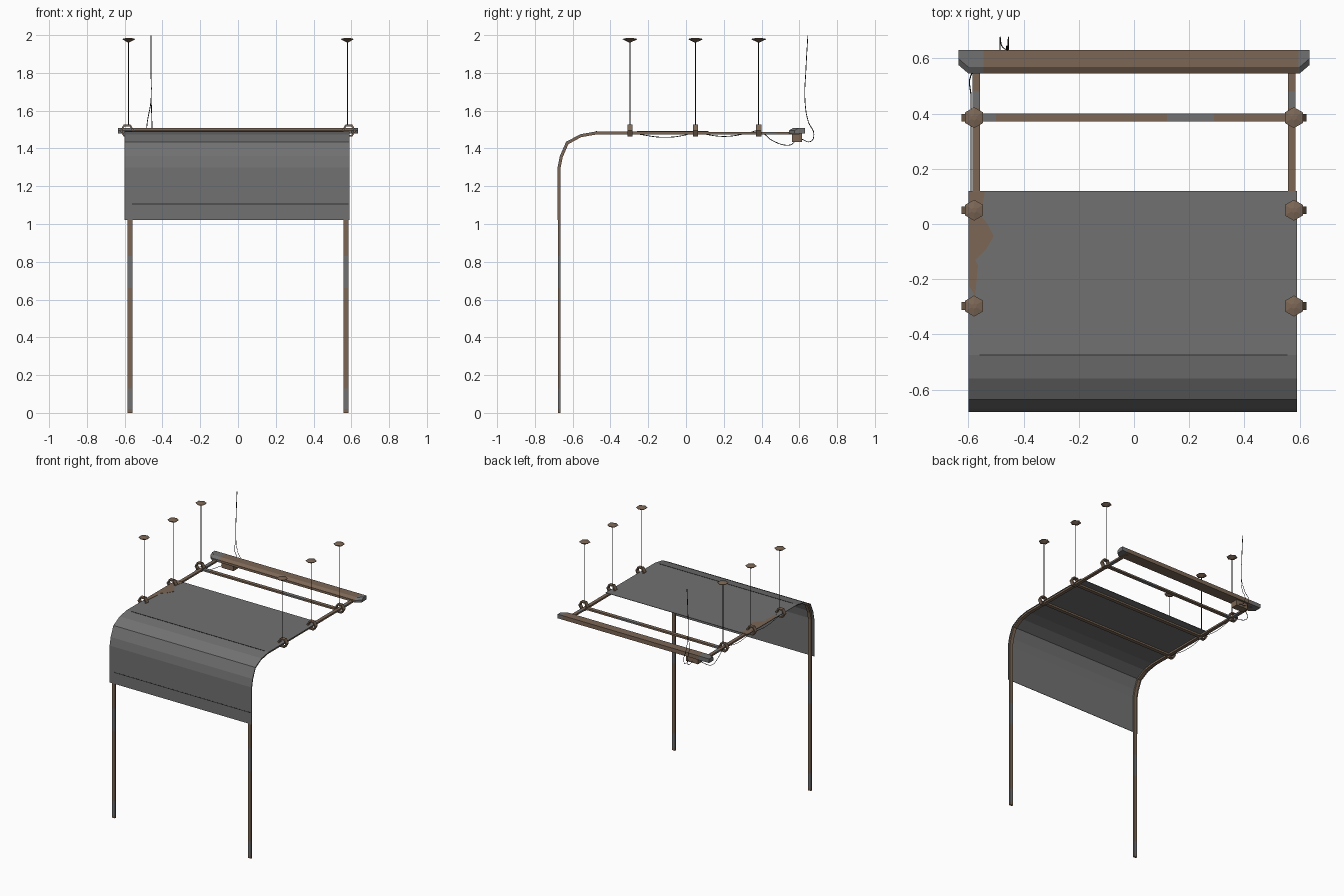
import bpy, bmesh, math
from mathutils import Vector

if "Cube" in bpy.data.objects:
    bpy.data.objects.remove(bpy.data.objects["Cube"])


def mat(name, r, g, b):
    m = bpy.data.materials.new(name)
    m.diffuse_color = (r, g, b, 1)
    m.use_nodes = True
    m.node_tree.nodes["Principled BSDF"].inputs["Base Color"].default_value = m.diffuse_color
    return m


GREY = mat("weathered_grey", 0.165, 0.165, 0.165)
RUST = mat("rust_brown", 0.20, 0.135, 0.092)
DARK = mat("cable_black", 0.03, 0.03, 0.03)


def finish(name, bm, mats, rule=None):
    bmesh.ops.recalc_face_normals(bm, faces=bm.faces)
    for f in bm.faces:
        f.material_index = rule(f.calc_center_median()) if rule else 0
    me = bpy.data.meshes.new(name)
    bm.to_mesh(me)
    bm.free()
    for m in mats:
        me.materials.append(m)
    ob = bpy.data.objects.new(name, me)
    bpy.context.collection.objects.link(ob)
    return ob


def band(name, path, x0, x1, t, mats, rule=None):
    """Sweep a flat bar along a (y, z) path, t thick towards the inside."""
    bm = bmesh.new()
    pts = [Vector(p) for p in path]
    rings = []
    for i, p in enumerate(pts):
        a = (p - pts[i - 1]).normalized() if i else (pts[1] - p).normalized()
        b = (pts[i + 1] - p).normalized() if i < len(pts) - 1 else a
        d = (a + b).normalized()
        q = p + Vector((d.y, -d.x)) * t / max(0.5, d.dot(a))
        rings.append([bm.verts.new(c) for c in ((x0, p.x, p.y), (x1, p.x, p.y),
                                                (x1, q.x, q.y), (x0, q.x, q.y))])
    for r, s in zip(rings, rings[1:]):
        for k in range(4):
            bm.faces.new((r[k], r[(k + 1) % 4], s[(k + 1) % 4], s[k]))
    bm.faces.new(rings[0])
    bm.faces.new(rings[-1])
    return finish(name, bm, mats, rule)


def box(name, x0, x1, y0, y1, z0, z1, m):
    return band(name, [(y0, z1), (y1, z1)], x0, x1, z1 - z0, [m])


def lathe(name, x, y, profile, n, m):
    """Revolve (radius, z) points about a vertical axis."""
    bm = bmesh.new()
    rings = [[bm.verts.new((x + r * math.sin(2 * math.pi * k / n),
                            y + r * math.cos(2 * math.pi * k / n), z))
              for k in range(n)] for r, z in profile]
    for r, s in zip(rings, rings[1:]):
        for k in range(n):
            bm.faces.new((r[k], r[(k + 1) % n], s[(k + 1) % n], s[k]))
    bm.faces.new(rings[0])
    bm.faces.new(rings[-1])
    return finish(name, bm, [m])


def cable(name, pts, r=0.002):
    cu = bpy.data.curves.new(name, 'CURVE')
    cu.dimensions = '3D'
    cu.bevel_depth = r
    cu.bevel_resolution = 0
    cu.resolution_u = 5
    cu.use_fill_caps = True
    sp = cu.splines.new('BEZIER')
    sp.bezier_points.add(len(pts) - 1)
    for b, p in zip(sp.bezier_points, pts):
        b.co = p
        b.handle_left_type = b.handle_right_type = 'AUTO'
    cu.materials.append(DARK)
    ob = bpy.data.objects.new(name, cu)
    bpy.context.collection.objects.link(ob)


# bent frame rails: leg, curve and roof rail in one piece, with bare patches
def frame_rule(c):
    if c.y < -0.6 and c.z < 1.3:
        return 1 if 0.02 < c.z < 0.13 or 0.66 < c.z < 0.83 else 0
    return 1 if 0.42 < c.y < 0.48 else 0


bend = [(-0.677, 1.30), (-0.665, 1.358), (-0.633, 1.432), (-0.56, 1.472), (-0.475, 1.487)]
rail = ([(-0.677, z) for z in (0, 0.02, 0.13, 0.66, 0.83, 1.02)] + bend +
        [(y, 1.487) for y in (0.12, 0.42, 0.48, 0.60)])
for side, s in (("left", -1), ("right", 1)):
    band(side + "_frame_rail", rail, s * 0.571 - 0.013, s * 0.571 + 0.013, 0.013,
         [RUST, GREY], frame_rule)

# bent cover sheet lying over the front of the frame
sheet = [(-0.680, 1.02), (-0.680, 1.30), (-0.668, 1.36), (-0.635, 1.435),
         (-0.56, 1.475), (-0.475, 1.490), (0.12, 1.490)]
band("cover_sheet", sheet, -0.60, 0.59, 0.003, [GREY])
box("top_seam", -0.56, 0.555, -0.477, -0.472, 1.488, 1.4915, DARK)
box("front_seam", -0.56, 0.585, -0.681, -0.679, 1.104, 1.109, DARK)

# rust stain on the left edge of the sheet
bm = bmesh.new()
stain = [(-0.60, 0.118), (-0.54, 0.118), (-0.555, 0.03), (-0.53, 0.0), (-0.508, -0.045),
         (-0.535, -0.09), (-0.575, -0.13), (-0.565, -0.15), (-0.575, -0.26), (-0.60, -0.22)]
base = bm.faces.new([bm.verts.new((x, y, 1.489)) for x, y in stain])
ext = bmesh.ops.extrude_face_region(bm, geom=[base])["geom"]
bmesh.ops.translate(bm, vec=(0, 0, 0.0025),
                    verts=[v for v in ext if isinstance(v, bmesh.types.BMVert)])
finish("rust_stain", bm, [RUST])

# crossbars at each hanger; the open one has a bare patch
for y in (-0.297, 0.05):
    box("crossbar", -0.565, 0.565, y - 0.014, y + 0.014, 1.472, 1.485, RUST)
for x0, x1, m in ((-0.565, -0.5, GREY), (-0.5, 0.12, RUST), (0.12, 0.29, GREY), (0.29, 0.565, RUST)):
    box("rear_crossbar", x0, x1, 0.372, 0.40, 1.474, 1.487, m)

# rear beam with clipped corners and a sloping front edge
bm = bmesh.new()
stations = [(-1, 0.635), (-1, 0.60), (-1, 0.545), (1, 0.595), (1, 0.60), (1, 0.635)]
rings = []
for s, ax in stations:
    x = s * ax
    k = 0.03 if ax > 0.62 else 0
    rings.append([bm.verts.new(p) for p in (
        (x, 0.545 + k, 1.478), (x, 0.545 + k, 1.495), (x, 0.568 + k, 1.509),
        (x, 0.63, 1.509), (x, 0.63, 1.478))])
for r, q in zip(rings, rings[1:]):
    for k in range(5):
        bm.faces.new((r[k], r[(k + 1) % 5], q[(k + 1) % 5], q[k]))
bm.faces.new(rings[0])
bm.faces.new(rings[-1])
finish("rear_beam", bm, [RUST, GREY], lambda c: 1 if c.x < -0.546 or c.x > 0.596 else 0)
box("junction_box", -0.53, -0.43, 0.56, 0.615, 1.435, 1.479, RUST)

# hangers: hexagonal ceiling rose, thin rod and ring clamp round the rail
for side, s in (("left", -1), ("right", 1)):
    for y in (-0.297, 0.05, 0.385):
        x = s * 0.579
        lathe(side + "_ceiling_rose", x, y,
              [(0.006, 1.962), (0.038, 1.977), (0.038, 1.980), (0.010, 1.986)], 6, RUST)
        lathe(side + "_hanger_rod", x, y, [(0.0025, 1.52), (0.0025, 1.97)], 6, DARK)
        bm = bmesh.new()
        loops = []
        for dy, r in ((-0.014, 0.037), (0.014, 0.037), (0.014, 0.027), (-0.014, 0.027)):
            loops.append([bm.verts.new((s * 0.587 + r * math.cos(math.pi * (k + 0.5) / 3 + math.pi / 6),
                                        y + dy,
                                        1.494 + r * math.sin(math.pi * (k + 0.5) / 3 + math.pi / 6)))
                          for k in range(6)])
        for a in range(4):
            for k in range(6):
                p, q = loops[a], loops[(a + 1) % 4]
                bm.faces.new((p[k], p[(k + 1) % 6], q[(k + 1) % 6], q[k]))
        finish(side + "_ring_clamp", bm, [RUST])

# sagging cable along the left rail
X = -0.59
cable("rail_cable", [(X, -0.297, 1.485), (X, -0.24, 1.474), (X, -0.12, 1.459), (X, 0.0, 1.472),
                     (X, 0.05, 1.49), (X, 0.12, 1.472), (X, 0.22, 1.464), (X, 0.33, 1.482),
                     (X, 0.385, 1.492), (X, 0.46, 1.44), (X, 0.54, 1.417), (-0.55, 0.575, 1.435),
                     (-0.51, 0.58, 1.455)])

# two supply cables looping out of the box and up to the ceiling
for x, dx in ((-0.485, 0.024), (-0.455, -0.004)):
    cable("supply_cable", [(x, 0.61, 1.45), (x, 0.66, 1.437), (x, 0.677, 1.475), (x + dx * 0.2, 0.648, 1.54),
                           (x + dx, 0.63, 1.65), (x + dx, 0.635, 1.82), (x + dx, 0.645, 1.998)])
